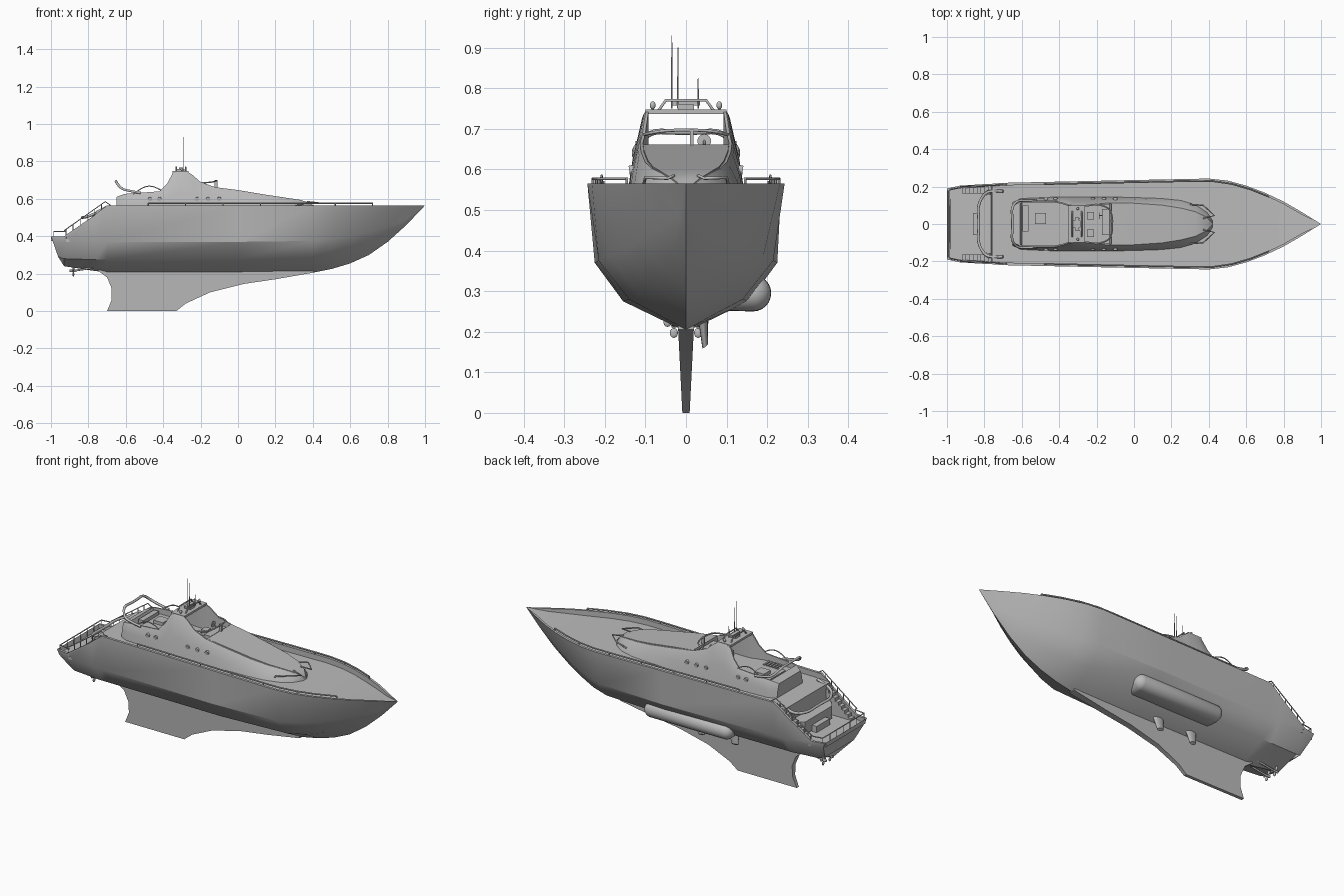
import bpy, bmesh
from math import pi, radians
from mathutils import Vector, Matrix

if "Cube" in bpy.data.objects:
    bpy.data.objects.remove(bpy.data.objects["Cube"])

grey = bpy.data.materials.new("plain_grey")
grey.use_nodes = True
colour = (0.5, 0.5, 0.5, 1)
grey.diffuse_color = colour
grey.node_tree.nodes["Principled BSDF"].inputs["Base Color"].default_value = colour


def finish(name, bm, angle=30):
    """Turn a bmesh into a named grey object with sharp edges kept."""
    bmesh.ops.remove_doubles(bm, verts=bm.verts, dist=0.0004)
    bmesh.ops.dissolve_degenerate(bm, edges=bm.edges, dist=0.0002)
    bmesh.ops.recalc_face_normals(bm, faces=bm.faces)
    mesh = bpy.data.meshes.new(name)
    bm.to_mesh(mesh)
    bm.free()
    mesh.materials.append(grey)
    obj = bpy.data.objects.new(name, mesh)
    bpy.context.collection.objects.link(obj)
    bpy.ops.object.select_all(action="DESELECT")
    obj.select_set(True)
    bpy.context.view_layer.objects.active = obj
    bpy.ops.object.shade_smooth_by_angle(angle=radians(angle))
    return obj


def loft(name, halves, angle=30):
    """Skin mirrored half sections into one closed body."""
    bm = bmesh.new()
    rings = []
    for half in halves:
        full = half + [(x, -y, z) for x, y, z in reversed(half)]
        rings.append([bm.verts.new(p) for p in full])
    count = len(rings[0])
    for a, b in zip(rings, rings[1:]):
        for i in range(count):
            j = (i + 1) % count
            bm.faces.new((a[i], a[j], b[j], b[i]))
    for ring in (rings[0], rings[-1]):
        for i in range(count // 2 - 1):
            bm.faces.new((ring[i], ring[i + 1], ring[-i - 2], ring[-i - 1]))
    return finish(name, bm, angle)


def box(name, low, high):
    bm = bmesh.new()
    low, high = Vector(low), Vector(high)
    size = Matrix.Diagonal((high - low).to_4d())
    size[3][3] = 1
    bmesh.ops.create_cube(bm, size=1, matrix=Matrix.Translation((low + high) / 2) @ size)
    return finish(name, bm)


def ball(name, centre, scale):
    bm = bmesh.new()
    matrix = Matrix.Translation(centre) @ Matrix.Diagonal((*scale, 1))
    bmesh.ops.create_uvsphere(bm, u_segments=20, v_segments=12, radius=1, matrix=matrix)
    return finish(name, bm, 60)


def rod(name, start, end, radius, tip=None, sides=8):
    bm = bmesh.new()
    start, end = Vector(start), Vector(end)
    axis = end - start
    turn = axis.to_track_quat("Z", "Y").to_matrix().to_4x4()
    bmesh.ops.create_cone(bm, cap_ends=True, segments=sides, radius1=radius,
                          radius2=radius if tip is None else tip, depth=axis.length,
                          matrix=Matrix.Translation((start + end) / 2) @ turn)
    return finish(name, bm, 50)


def tube(name, points, radius, smooth=False):
    curve = bpy.data.curves.new(name, "CURVE")
    curve.dimensions = "3D"
    curve.bevel_depth = radius
    curve.bevel_resolution = 1
    curve.use_fill_caps = True
    spline = curve.splines.new("NURBS" if smooth else "POLY")
    spline.points.add(len(points) - 1)
    for point, co in zip(spline.points, points):
        point.co = (*co, 1)
    if smooth:
        spline.use_endpoint_u = True
        spline.order_u = 3
        spline.resolution_u = 5
    curve.materials.append(grey)
    obj = bpy.data.objects.new(name, curve)
    bpy.context.collection.objects.link(obj)
    return obj


def both(points):
    """Continue a half path through the centre line to the other side."""
    return points + [(x, -y, z) for x, y, z in reversed(points)]


def sample(rows, x):
    for a, b in zip(rows, rows[1:]):
        if x <= b[0]:
            t = (x - a[0]) / (b[0] - a[0])
            return [p + (q - p) * t for p, q in zip(a, b)]
    return rows[-1]


# Hull: x, gunwale y z, upper chine y z, lower chine y z, keel z, deck z
hull_rows = [
    (-1, .19, .4, .185, .37, .13, .29, .25, .375),
    (-.93, .205, .4, .2, .37, .14, .28, .24, .375),
    (-.77, .215, .51, .21, .37, .15, .275, .215, .375),
    (-.76, .215, .52, .21, .37, .15, .275, .215, .535),
    (-.7, .22, .565, .21, .37, .15, .275, .2, .535),
    (0, .235, .565, .225, .37, .155, .275, .2, .535),
    (.4, .243, .565, .215, .375, .14, .28, .205, .535),
    (.5, .232, .565, .19, .385, .115, .29, .225, .535),
    (.6, .205, .565, .155, .4, .085, .315, .255, .535),
    (.7, .167, .565, .115, .425, .055, .35, .3, .535),
    (.8, .12, .565, .07, .455, .03, .4, .37, .54),
    (.9, .062, .565, .018, .49, .006, .465, .46, .55),
    (1, 0, .565, 0, .565, 0, .565, .565, .565)]
hull = []
for x, gy, gz, uy, uz, ly, lz, kz, dz in hull_rows:
    rake = .35 if x == -1 else 0  # slanted transom
    inner = max(gy - .014, 0)
    hull.append([(x, 0, dz), (x, inner, dz), (x, inner, gz), (x, gy, gz),
                 (x + rake * (gz - uz), uy, uz), (x + rake * (gz - lz), ly, lz),
                 (x + 2 * rake * (gz - kz), 0, kz)])
loft("hull", hull)

# Keel fin, thinner towards its foot
fin_profile = [(-.7, 0), (-.33, 0), (-.28, .04), (-.15, .1), (.03, .145), (.2, .17), (.4, .205),
               (.4, .23), (-.76, .23), (-.74, .21), (-.7, .18), (-.675, .12), (-.675, .06)]
bm = bmesh.new()
sides = [[bm.verts.new((x, s * (.009 + .05 * z), z)) for x, z in fin_profile] for s in (1, -1)]
for side in sides:
    bm.faces.new(side)
for i in range(len(fin_profile)):
    bm.faces.new((sides[0][i - 1], sides[0][i], sides[1][i], sides[1][i - 1]))
finish("keel_fin", bm)

# Cabin: x, base half width, top half width, top z, inner floor z
cabin_rows = [
    (-.65, .115, .1, .61, .61), (-.61, .135, .122, .625, .625), (-.6, .137, .124, .627, .6),
    (-.42, .145, .126, .64, .6), (-.38, .146, .118, .68, .6), (-.35, .146, .108, .735, .6),
    (-.32, .146, .104, .745, .6), (-.27, .146, .104, .745, .6), (-.24, .146, .107, .725, .6),
    (-.2, .146, .112, .69, .6), (-.13, .145, .118, .665, .6), (-.12, .145, .118, .662, .662),
    (0, .143, .116, .643, .647), (.15, .138, .106, .618, .622), (.25, .128, .09, .603, .607),
    (.33, .105, .07, .593, .595), (.39, .065, .04, .575, .577), (.42, .02, .01, .55, .55)]
cabin = []
for x, wb, wt, zt, zf in cabin_rows:
    wall = .012 if wt > .1 else .008
    waist = .535 + (zt - .535) * .45
    cabin.append([(x, wb, .53), (x, wb * .62 + wt * .38, waist), (x, wt, zt - .008),
                  (x, wt - .005, zt), (x, wt - wall, zt), (x, wt - wall, zf), (x, 0, zf)])
loft("cabin", cabin, 40)
box("arch_roof", (-.35, -.1, .736), (-.265, .1, .748))

# Mast frame, domes and aerials
for x in (-.33, -.28):
    tube("mast_frame", both([(x, .068, .745), (x, .05, .77)]), .004)
box("radar_bar", (-.315, -.035, .758), (-.295, .035, .768))
box("radar_foot", (-.325, -.02, .745), (-.285, .02, .76))
for s in (1, -1):
    rod("dome_post", (-.3, s * .082, .74), (-.3, s * .082, .752), .003)
    ball("dome", (-.3, s * .082, .758), (.007, .007, .01))
for y, top in ((-.035, .93), (-.02, .9), (.03, .825)):
    rod("aerial", (-.29, y, .75), (-.29, y, top), .0022, .001)

# Helm with low windscreen, post, wheel and seats
tube("windscreen_rim", both([(-.2, .105, .685), (-.14, .095, .688), (-.115, .05, .697)]), .004, True)
box("helm_post", (-.125, .01, .655), (-.11, .019, .7))
box("helm_console", (-.17, -.06, .6), (-.13, .08, .655))
tube("wheel_hub", [(-.17, .045, .66), (-.185, .045, .67)], .003)
bm = bmesh.new()
bmesh.ops.create_cone(bm, cap_ends=True, segments=16, radius1=.017, radius2=.017, depth=.004,
                      matrix=Matrix.Translation((-.186, .045, .67)) @ Matrix.Rotation(pi / 2, 4, "Y"))
finish("wheel", bm)
for y in (-.05, .045):
    box("helm_seat", (-.25, y - .02, .6), (-.215, y + .02, .63))
box("aft_bench", (-.595, -.04, .6), (-.565, .1, .62))
box("flybridge_table", (-.53, 0, .6), (-.47, .06, .618))
for i in range(6):
    x = -.54 + i * .018
    box("stair_grille", (x, -.11, .6), (x + .01, -.06, .606))

# Swept rails behind the flybridge and over the aft deck
tube("flybridge_wing", both([(-.52, .126, .632), (-.6, .128, .645), (-.63, .12, .66),
                             (-.655, .085, .695), (-.65, .03, .692)]), .007, True)
tube("aft_deck_wing", both([(-.7, .175, .545), (-.76, .178, .525), (-.8, .165, .505),
                            (-.835, .1, .5), (-.83, .03, .5)]), .008, True)
loft("aft_deck_step", [[(x, 0, .38), (x, w, .38), (x, w, z), (x, 0, z)]
                       for x, w, z in ((-.83, .12, .45), (-.8, .155, .455), (-.75, .16, .455))])
box("aft_sofa", (-.86, -.06, .375), (-.83, .06, .41))

for s in (1, -1):
    # Side stairs with sloping hand rails
    for i in range(9):
        x, z = -.92 + i * .02, .385 + i * .018
        box("stair_tread", (x, s * .162, .37), (x + .022, s * .202, z))
    tube("stair_rail", [(-.93, s * .2, .43), (-.71, s * .208, .585), (-.68, s * .21, .565)], .003)
    for i in range(6):
        x, z = -.92 + i * .038, .437 + i * .027
        rod("stair_rail_post", (x, s * .203, z - .05), (x, s * .203, z), .002)

    # Flybridge side hoops
    tube("side_hoop", [(-.56, s * .122, .625), (-.51, s * .122, .665), (-.45, s * .122, .67),
                       (-.41, s * .122, .645)], .003, True)

    # Gunwale rails on short posts
    stops = [-.48 + i * .1 for i in range(13)]
    path = [(x, s * (sample(hull_rows, x)[1] - .012), .577) for x in stops]
    tube("gunwale_rail", path, .004)
    for x, y, z in path[::2]:
        rod("gunwale_rail_post", (x, y, .56), (x, y, z), .003)

    # Portholes in the cabin side
    for x in (-.47, -.42, -.22, -.16, -.1):
        rod("porthole", (x, s * .125, .6), (x, s * .14, .598), .011, sides=16)

    # Pulpit bars at the cabin nose
    tube("nose_frame", [(.3, s * .105, .56), (.37, s * .1, .58), (.43, s * .045, .578),
                        (.37, s * .03, .585)], .004)

    # Propellers with shafts
    hub = Vector((-.88, s * .03, .215))
    rod("shaft", hub, hub + Vector((.13, 0, .02)), .005)
    rod("propeller_hub", hub - Vector((.02, 0, 0)), hub + Vector((.012, 0, 0)), .007)
    for i in range(3):
        arm = Matrix.Rotation(i * 2 * pi / 3, 3, "X") @ Vector((0, 0, -.018))
        ball("propeller_blade", hub + arm, (.005, .01, .012))

# Stern platform rail
tube("platform_rail", both([(-.92, .195, .425), (-.985, .185, .425), (-.985, .06, .425)]), .003)
for y in (-.185, -.12, -.06, 0, .06, .12, .185):
    rod("platform_post", (-.985, y, .375), (-.985, y, .425), .002)

# Pod slung under the left flank, with two small fins beside the keel
bm = bmesh.new()
bmesh.ops.create_uvsphere(bm, u_segments=24, v_segments=16, radius=.045,
                          matrix=Matrix.Rotation(pi / 2, 4, "Y"))
for v in bm.verts:
    v.co.x += .23 if v.co.x > .001 else -.23 if v.co.x < -.001 else 0
    v.co.y += 0 if v.co.y > -.001 else -.05
    v.co += Vector((-.14, .165, .295))
finish("side_pod", bm, 50)
for x in (-.12, -.33):
    loft_fin = rod("stub_fin", (x, .035, .235), (x - .01, .055, .165), .035, .02, 12)
    for v in loft_fin.data.vertices:
        v.co.y += (v.co.z - .2) * .1
        v.co.y = .045 + (v.co.y - .045) * .35
